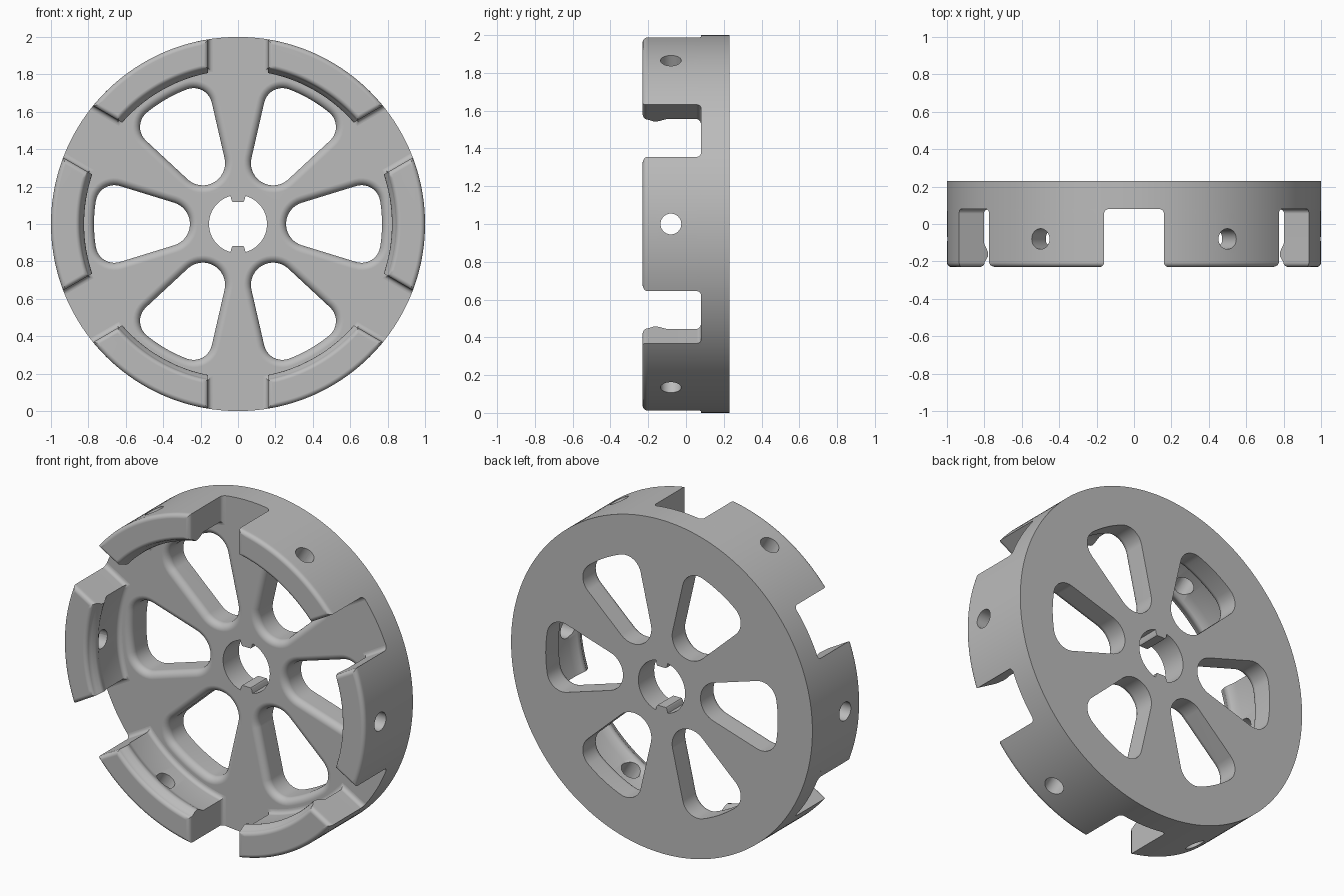
import bpy, bmesh, math
from math import sin, cos, asin, pi, radians
from mathutils import Vector, Matrix

if "Cube" in bpy.data.objects:
    bpy.data.objects.remove(bpy.data.objects["Cube"])

FRONT, FLOOR, BACK = -0.23, 0.08, 0.23
HUB = Vector((0, 0, 1))

grey = bpy.data.materials.new("plain_grey")
grey.use_nodes = True
grey.diffuse_color = (0.5, 0.5, 0.5, 1)
grey.node_tree.nodes["Principled BSDF"].inputs["Base Color"].default_value = (0.5, 0.5, 0.5, 1)


def polar(r, a, cu=0, cv=0):
    return (cu + r * cos(a), cv + r * sin(a))


def arc(r, a, b, n, cu=0, cv=0):
    return [polar(r, a + (b - a) * i / n, cu, cv) for i in range(n + 1)]


def loft(name, rows, copies=1):
    """Skin a stack of (depth, outline) rows, repeated around the axle."""
    bm = bmesh.new()
    for k in range(copies):
        turn = Matrix.Rotation(2 * pi * k / copies, 3, 'Y')
        rings = [[bm.verts.new(turn @ Vector((u, y, v)) + HUB) for u, v in pts] for y, pts in rows]
        n = len(rings[0])
        for a, b in zip(rings, rings[1:]):
            for i in range(n):
                j = (i + 1) % n
                bm.faces.new((a[i], a[j], b[j], b[i]))
        bm.faces.new(rings[0])
        bm.faces.new(rings[-1])
    bmesh.ops.recalc_face_normals(bm, faces=bm.faces)
    mesh = bpy.data.meshes.new(name)
    bm.to_mesh(mesh)
    bm.free()
    mesh.materials.append(grey)
    ob = bpy.data.objects.new(name, mesh)
    bpy.context.collection.objects.link(ob)
    return ob


def activate(ob):
    bpy.ops.object.select_all(action='DESELECT')
    ob.select_set(True)
    bpy.context.view_layer.objects.active = ob


def cut(ob, cutter):
    cutter.hide_render = True
    mod = ob.modifiers.new("cut", 'BOOLEAN')
    mod.operation, mod.solver, mod.object = 'DIFFERENCE', 'EXACT', cutter
    activate(ob)
    bpy.ops.object.modifier_apply(modifier=mod.name)
    bpy.data.objects.remove(cutter)


def finish(ob):
    activate(ob)
    bpy.ops.object.shade_smooth_by_angle(angle=radians(32))
    mod = ob.modifiers.new("flat_face_shading", 'WEIGHTED_NORMAL')
    mod.keep_sharp = True


def window(d):
    """Teardrop opening between spokes, grown outward by d."""
    tilt = radians(17)
    cu, cv = polar(0.67, radians(9.25))
    lean = math.atan2(cv, cu)
    top = arc(0.10 + d, lean, tilt + pi / 2, 10, cu, cv)
    rim = arc(0.77 + d, -lean, lean, 10)[1:-1]
    tip = arc(0.119 + d, tilt + pi / 2, 3 * pi / 2 - tilt, 18, 0.376)
    low = [(u, -v) for u, v in reversed(top)]
    return rim + top + tip + low


# Disc with six rounded windows
disc = loft("wheel_disc", [(y, arc(1, 0, 2 * pi, 192)[:-1]) for y in (FLOOR, BACK)])
quarter = [i * pi / 12 for i in range(7)]
rows = [(0, window(0.04))]
rows += [(FLOOR + 0.04 * (1 - cos(t)), window(0.04 * (1 - sin(t)))) for t in quarter]
rows += [(0.3, window(0))]
cut(disc, loft("window_cutter", rows, 6))

# Axle bore with two opposite keys
bore = []
for s in (1, -1):
    bore += [(s * u, s * v) for u, v in arc(0.155, radians(-75), radians(75), 32)]
    bore += [(s * 0.034, s * 0.125), (s * 0.028, s * 0.118),
             (s * -0.028, s * 0.118), (s * -0.034, s * 0.125)]
cut(disc, loft("bore_cutter", [(0, bore), (0.3, bore)]))
finish(disc)


def lug(r_in, r_out, gap):
    """Rim block outline whose ends run parallel to the slots."""
    a, b = (pi / 6 - asin(gap / r) for r in (r_out, r_in))
    return arc(r_out, -a, a, 24) + arc(r_in, b, -b, 24)


# Six rim lugs: rounded front, inner lip, filleted foot
rows = []
for t in quarter:
    e = 0.025 * (1 - sin(t))
    rows.append((FRONT + 0.025 * (1 - cos(t)), lug(0.845 + e, 1 - e, 0.16 + e)))
for y, r in ((-0.195, 0.839), (-0.175, 0.826), (-0.16, 0.823), (-0.145, 0.827), (-0.1, 0.85)):
    rows.append((y, lug(r, 1, 0.16)))
for t in quarter:
    e = 0.025 * (1 - cos(t))
    rows.append((FLOOR - 0.025 + 0.025 * sin(t), lug(0.85 - e, 1, 0.16 - e)))
lugs = loft("rim_lugs", rows, 6)

# Radial pin hole through each lug
bm = bmesh.new()
for k in range(6):
    place = (Matrix.Translation(HUB) @ Matrix.Rotation(k * pi / 3, 4, 'Y')
             @ Matrix.Translation((0.92, -0.08, 0)) @ Matrix.Rotation(pi / 2, 4, 'Y'))
    bmesh.ops.create_cone(bm, cap_ends=True, segments=40, radius1=0.055, radius2=0.055,
                          depth=0.4, matrix=place)
mesh = bpy.data.meshes.new("pin_cutter")
bm.to_mesh(mesh)
bm.free()
mesh.materials.append(grey)
pins = bpy.data.objects.new("pin_cutter", mesh)
bpy.context.collection.objects.link(pins)
cut(lugs, pins)
finish(lugs)
